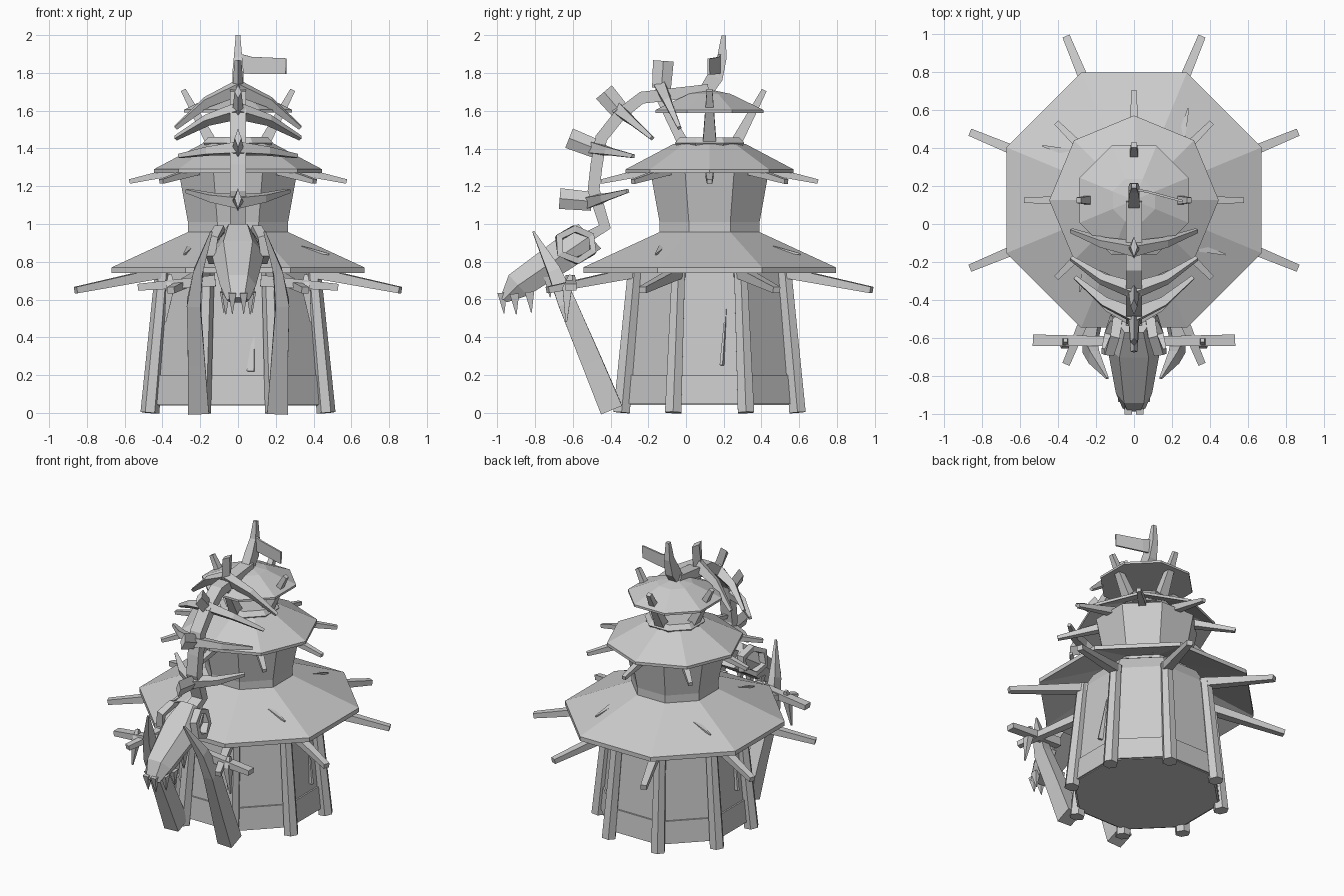
import bpy, bmesh, math
from mathutils import Vector

old = bpy.data.objects.get("Cube")
if old:
    bpy.data.objects.remove(old, do_unlink=True)

stone = bpy.data.materials.new("stone_grey")
stone.use_nodes = True
stone.diffuse_color = (0.6, 0.6, 0.6, 1)
stone.node_tree.nodes["Principled BSDF"].inputs["Base Color"].default_value = (0.6, 0.6, 0.6, 1)

CY = 0.125                 # tower axis in y
HALF = math.pi / 8         # turns an octagon flat side to the axes


def polar(radius, angle, z):
    return Vector((radius * math.cos(angle), CY + radius * math.sin(angle), z))


def loft(name, rings, loop=False):
    """Skin equal-sized rings of points, capping the ends unless looped."""
    bm = bmesh.new()
    vs = [[bm.verts.new(p) for p in ring] for ring in rings]
    n = len(vs[0])
    pairs = list(zip(vs, vs[1:])) + ([(vs[-1], vs[0])] if loop else [])
    for a, b in pairs:
        for i in range(n):
            j = (i + 1) % n
            bm.faces.new((a[i], a[j], b[j], b[i]))
    if not loop:
        bm.faces.new(vs[0])
        bm.faces.new(vs[-1])
    bmesh.ops.recalc_face_normals(bm, faces=bm.faces)
    mesh = bpy.data.meshes.new(name)
    bm.to_mesh(mesh)
    bm.free()
    mesh.materials.append(stone)
    ob = bpy.data.objects.new(name, mesh)
    bpy.context.collection.objects.link(ob)
    return ob


def octagon(name, profile, turn=HALF, loop=False):
    """Eight-sided solid of revolution from (radius, z) pairs."""
    return loft(name, [[polar(r, turn + i * math.pi / 4, z) for i in range(8)]
                       for r, z in profile], loop)


def sweep(name, path, sizes, sides=4, turn=math.pi / 4, ref=(0, 0, 1), loop=False):
    """Tapered bar along a path; sizes are (across, along ref) half sizes."""
    path = [Vector(p) for p in path]
    n, rings = len(path), []
    for k, p in enumerate(path):
        if loop:
            t = path[(k + 1) % n] - path[k - 1]
        else:
            t = path[min(k + 1, n - 1)] - path[max(k - 1, 0)]
        side = t.cross(Vector(ref)).normalized()
        up = side.cross(t).normalized()
        w, h = sizes[k] if isinstance(sizes, list) else sizes
        g = math.sqrt(2) if sides == 4 and turn else 1
        rings.append([p + side * (g * w * math.cos(turn + i * math.tau / sides))
                      + up * (g * h * math.sin(turn + i * math.tau / sides))
                      for i in range(sides)])
    return loft(name, rings, loop)


# Tower body, skirting panels and corner posts
octagon("tower_wall", [(0.485, 0.04), (0.42, 0.76), (0.36, 0.86)])
octagon("wall_skirting", [(0.497, 0.045), (0.482, 0.2), (0.46, 0.2), (0.47, 0.045)], loop=True)
for i in range(8):
    a = HALF + i * math.pi / 4
    sweep("corner_post", [polar(0.505, a, 0), polar(0.43, a, 0.77)],
          [(0.05, 0.05), (0.04, 0.04)], 6, 0, (0, 1, 0))
    sweep("lower_rafter", [polar(0.4, a, 0.75), polar(0.93, a, 0.65)],
          [(0.032, 0.03), (0.02, 0.017)])
    b = i * math.pi / 4
    sweep("upper_rafter", [polar(0.28, b, 1.29), polar(0.575, b, 1.225)],
          [(0.026, 0.024), (0.014, 0.012)])

# Roofs and necks
octagon("lower_roof", [(0.725, 0.74), (0.725, 0.77), (0.28, 0.96), (0.28, 0.92)], loop=True)
octagon("upper_room", [(0.287, 0.9), (0.287, 1.01), (0.34, 1.28), (0.28, 1.32)])
octagon("upper_roof", [(0.445, 1.27), (0.445, 1.29), (0.19, 1.425), (0.19, 1.39)], 0, True)
octagon("roof_collar", [(0.17, 1.39), (0.2, 1.43), (0.17, 1.46)])
octagon("top_roof", [(0.31, 1.59), (0.31, 1.605), (0.12, 1.69), (0.02, 1.71)])
for i in range(4):
    a = i * math.pi / 2
    sweep("roof_strut", [polar(0.14, a, 1.43), polar(0.29, a, 1.71)],
          [(0.036, 0.03), (0.015, 0.014)], ref=(0, 0, 1))

# Loose splinters on walls and roof
for i, (lo, hi) in enumerate([(0.25, 0.55), (0.1, 0.13), (0.3, 0.6), (0.22, 0.45)]):
    a = i * math.pi / 2 + 0.15
    sweep("wall_splinter", [polar(0.445, a, lo), polar(0.415, a + 0.06, hi)],
          [(0.02, 0.008), (0.003, 0.003)], ref=(0.3, 1, 0))
    b = a + math.pi / 4
    sweep("roof_splinter", [polar(0.42, b, 0.87), polar(0.56, b + 0.1, 0.84)],
          [(0.02, 0.015), (0.004, 0.004)])

# Serpent spine from the roof top down to the head
spine = [(0.12, 1.71), (-0.235, 1.67), (-0.35, 1.58), (-0.45, 1.455),
         (-0.475, 1.31), (-0.49, 1.18), (-0.43, 0.985), (-0.56, 0.91)]
sweep("spine", [(0, y, z) for y, z in spine], (0.032, 0.042), ref=(1, 0, 0))
sweep("tail_mast", [(0, 0.09, 1.68), (0, 0.155, 1.78), (0, 0.19, 1.88), (0, 0.2, 2.0)],
      [(0.035, 0.03), (0.042, 0.03), (0.025, 0.022), (0.012, 0.012)], ref=(1, 0, 0))
sweep("pennant", [(0.01, 0.18, 1.85), (0.07, 0.17, 1.84), (0.255, 0.12, 1.835)],
      [(0.006, 0.05), (0.006, 0.045), (0.006, 0.042)])

# Spine ribs: centre fin plus a swept crescent; (fin tip, root, wing tip, half width)
ribs = [((-0.12, 1.865), (-0.13, 1.72), (-0.035, 1.51), 0.33),
        ((-0.435, 1.70), (-0.35, 1.60), (-0.18, 1.455), 0.33),
        ((-0.62, 1.455), (-0.48, 1.4), (-0.28, 1.36), 0.31),
        ((-0.67, 1.135), (-0.5, 1.12), (-0.31, 1.175), 0.27)]
for fin, root, tip, hw in ribs:
    f, r, t = (Vector((0, y, z)) for y, z in (fin, root, tip))
    sweep("rib_fin", [r, f], [(0.05, 0.03), (0.055, 0.018)], 4, 0, (1, 0, 0))
    path, sizes = [], []
    for s in (-1, -0.5, 0, 0.5, 1):
        path.append(r.lerp(t, abs(s) ** 1.5) + Vector((s * hw, 0, 0)))
        k = 1 - abs(s)
        sizes.append((0.01 + 0.028 * k, 0.01 + 0.02 * k))
    sweep("rib_crescent", path, sizes, ref=(t - r).normalized().cross(Vector((1, 0, 0))))

# Head: (top point, bottom point, half width) along the skull
skull = [((-0.57, 1.0), (-0.45, 0.87), 0.09), ((-0.7, 0.91), (-0.6, 0.77), 0.14),
         ((-0.94, 0.73), (-0.84, 0.62), 0.095), ((-0.985, 0.61), (-0.95, 0.585), 0.06)]
rings = []
for (ty, tz), (by, bz), w in skull:
    my, mz = (ty + by) / 2, (tz + bz) / 2
    rings.append([(-w * 0.55, ty, tz), (w * 0.55, ty, tz), (w, my, mz),
                  (w * 0.7, by, bz), (-w * 0.7, by, bz), (-w, my, mz)])
loft("head", rings)

for s in (-1, 1):
    # Eye socket rim
    rim = [(s * (0.115 - 0.03 * math.cos(i * math.tau / 6)),
            -0.585 + 0.1 * math.cos(i * math.tau / 6 + 0.6),
            0.89 + 0.085 * math.sin(i * math.tau / 6 + 0.6)) for i in range(6)]
    sweep("eye_rim", rim, (0.018, 0.025), ref=(1, 0, 0), loop=True)
    # Teeth
    for x, y, z in [(0.03, -0.965, 0.525), (0.065, -0.9, 0.52), (0.075, -0.82, 0.53),
                    (0.08, -0.72, 0.61)]:
        sweep("tooth", [(s * x, y - 0.01, z + 0.11), (s * x, y, z)],
              [(0.02, 0.025), (0.002, 0.002)], ref=(0, 1, 0))
    # Long curved tusk reaching the ground
    sweep("tusk", [(s * 0.14, -0.81, 0.96), (s * 0.21, -0.7, 0.75), (s * 0.235, -0.63, 0.58),
                   (s * 0.22, -0.5, 0.27), (s * 0.21, -0.395, 0.015)],
          [(0.006, 0.005), (0.025, 0.035), (0.036, 0.048), (0.045, 0.055), (0.055, 0.06)],
          ref=(0, 1, 0))
    # Side whisker bar with a hanging blade
    sweep("whisker_bar", [(s * 0.12, -0.615, 0.7), (s * 0.53, -0.61, 0.665)],
          [(0.025, 0.03), (0.03, 0.018)])
    sweep("whisker_blade", [(s * 0.36, -0.61, 0.73), (s * 0.36, -0.63, 0.66),
                            (s * 0.385, -0.635, 0.48)],
          [(0.01, 0.01), (0.022, 0.025), (0.004, 0.004)], ref=(0, 1, 0))
